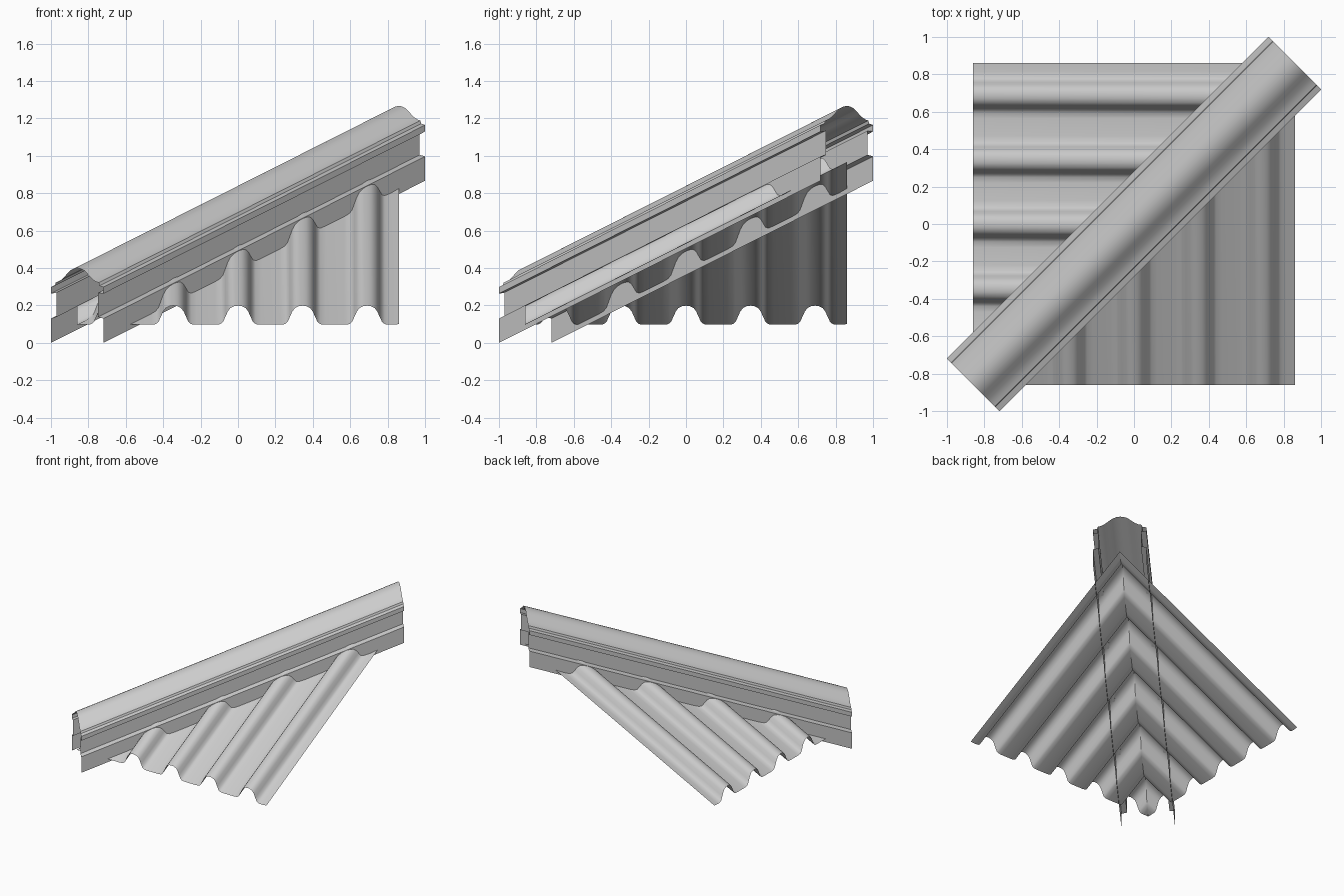
import bpy, bmesh, math

if "Cube" in bpy.data.objects:
    bpy.data.objects.remove(bpy.data.objects["Cube"])

K = 0.504            # roof pitch: rise per unit of run
E = 0.86             # half size of the roof corner
R2 = math.sqrt(2)
S = E * R2           # half length of the hip line


def ruled_strip(name, row_a, row_b, angle=35):
    """Open sheet between two matching rows of points, facing up/outward."""
    bm = bmesh.new()
    a = [bm.verts.new(p) for p in row_a]
    b = [bm.verts.new(p) for p in row_b]
    for i in range(len(a) - 1):
        bm.faces.new((a[i], a[i + 1], b[i + 1], b[i]))
    bm.normal_update()
    if sum(f.normal.z * f.calc_area() for f in bm.faces) < 0:
        bmesh.ops.reverse_faces(bm, faces=bm.faces[:])
    me = bpy.data.meshes.new(name)
    bm.to_mesh(me)
    bm.free()
    ob = bpy.data.objects.new(name, me)
    bpy.context.collection.objects.link(ob)
    bpy.context.view_layer.objects.active = ob
    ob.select_set(True)
    bpy.ops.object.shade_smooth_by_angle(angle=math.radians(angle))
    ob.select_set(False)
    return ob


# Corrugated sheets: one rounded rib per period with shallow pans between
PERIOD = 0.345
RIB = [(-0.125, 0.097), (-0.095, 0.100), (-0.08, 0.112), (-0.068, 0.138),
       (-0.055, 0.167), (-0.04, 0.187), (-0.02, 0.196), (0, 0.199),
       (0.02, 0.196), (0.04, 0.187), (0.055, 0.167), (0.068, 0.138),
       (0.08, 0.112), (0.095, 0.100), (0.125, 0.097)]
profile = [(n * PERIOD + u, h) for n in range(-2, 3) for u, h in RIB]
profile = [p for p in profile if -E < p[0] < E]
profile = [(-E + 0.001, 0.097)] + profile + [(E, 0.1)]

# each sheet runs from the eaves to the hip line
low = [(u, -E, h) for u, h in profile]
high = [(u, u, h + K * (u + E)) for u, h in profile]
ruled_strip("front_roof_sheet", low, high, 50)
swap = lambda row: [(y, x, z) for x, y, z in row]
ruled_strip("left_roof_sheet", swap(low), swap(high), 50)


# Hip pieces: a cross-section swept along the sloping diagonal, ends plumb
def hip_sweep(name, section):
    rows = []
    for s in (-S, S):
        rows.append([((s + t) / R2, (s - t) / R2, z + K / R2 * (s + S))
                     for t, z in section])
    return ruled_strip(name, *rows)


# Rounded ridge cap with flared shoulders
half_cap = [(0.163, 0.322), (0.14, 0.327), (0.115, 0.34), (0.09, 0.358),
            (0.07, 0.375), (0.05, 0.388), (0.025, 0.397)]
cap = [(-t, z) for t, z in half_cap] + [(0, 0.4)] + half_cap[::-1]
hip_sweep("ridge_cap", cap)

# Folded side flashing: lip, recessed web, ledge and lower skirt
side = [(0.163, 0.322), (0.168, 0.305), (0.199, 0.298), (0.199, 0.263),
        (0.158, 0.268), (0.158, 0.138), (0.199, 0.13), (0.199, 0.0)]
hip_sweep("right_flashing", side)
hip_sweep("left_flashing", [(-t, z) for t, z in side])
